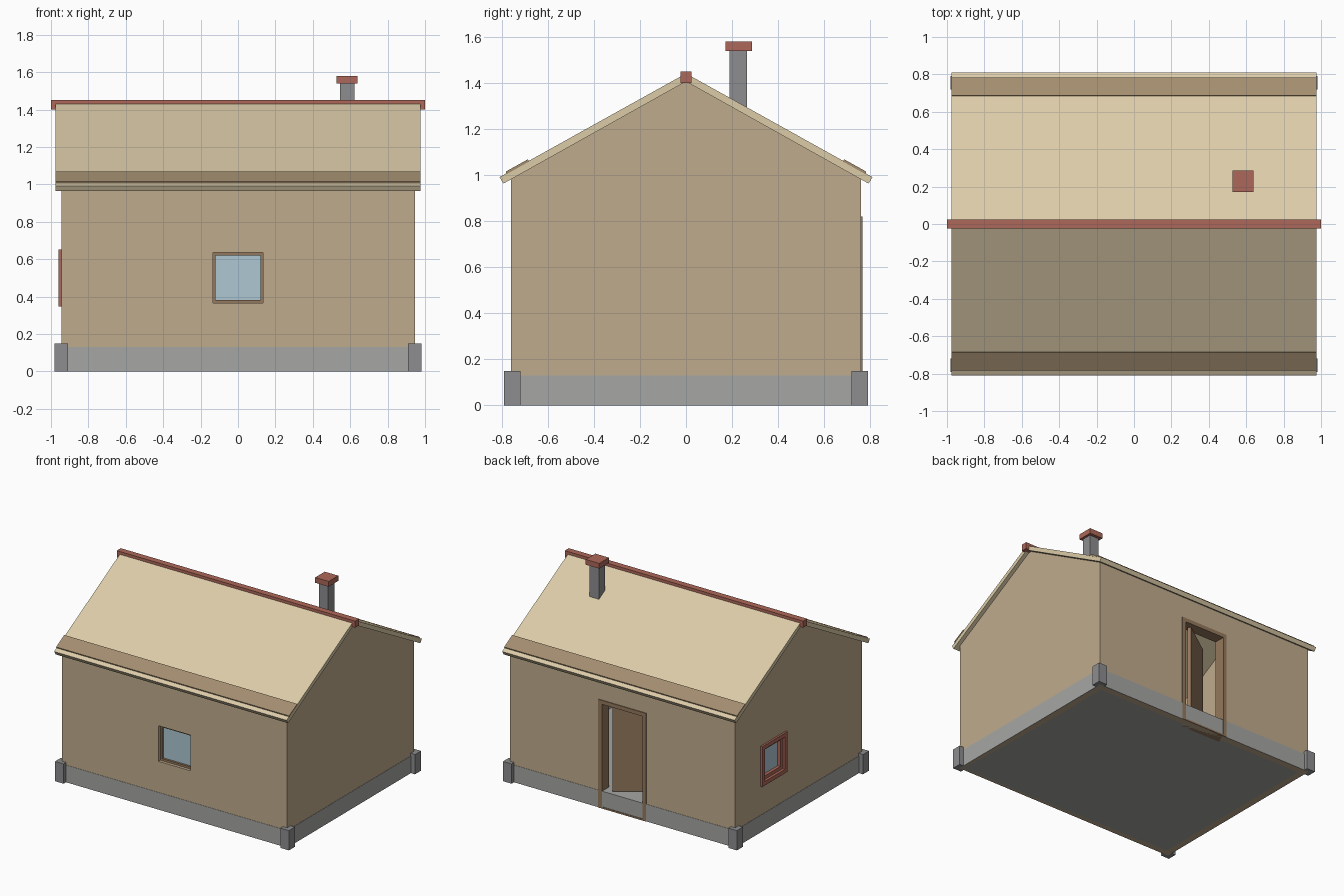
import bpy, bmesh, math
from mathutils import Matrix, Vector

if "Cube" in bpy.data.objects:
    bpy.data.objects.remove(bpy.data.objects["Cube"])


def mat(name, r, g, b):
    m = bpy.data.materials.new(name)
    m.diffuse_color = (r, g, b, 1)
    m.use_nodes = True
    m.node_tree.nodes["Principled BSDF"].inputs["Base Color"].default_value = m.diffuse_color
    return m


WALL = mat("plaster", .53, .41, .27)
ROOF = mat("roof_cream", .71, .60, .39)
BAND = mat("roof_band", .37, .27, .16)
RED = mat("brick_red", .42, .14, .10)
WOOD = mat("wood", .30, .19, .11)
GLASS = mat("glass", .42, .57, .64)
STONE = mat("stone", .27, .27, .28)
BASE = mat("foundation_grey", .38, .39, .37)


def finish(name, bm, m):
    bmesh.ops.recalc_face_normals(bm, faces=bm.faces)
    me = bpy.data.meshes.new(name)
    bm.to_mesh(me)
    bm.free()
    ob = bpy.data.objects.new(name, me)
    bpy.context.collection.objects.link(ob)
    if m:
        me.materials.append(m)
    return ob


def boxes(name, m, *spans, turn=0):
    """One object made of boxes (x0, x1, y0, y1, z0, z1)."""
    bm = bmesh.new()
    for x0, x1, y0, y1, z0, z1 in spans:
        mt = (Matrix.Rotation(turn, 4, 'Z')
              @ Matrix.Translation(((x0 + x1) / 2, (y0 + y1) / 2, (z0 + z1) / 2))
              @ Matrix.Diagonal((x1 - x0, y1 - y0, z1 - z0, 1)))
        bmesh.ops.create_cube(bm, size=1, matrix=mt)
    return finish(name, bm, m)


def prism(name, m, pts, x0, x1):
    """Extrude a (y, z) profile along x."""
    bm = bmesh.new()
    f = bm.faces.new([bm.verts.new((x0, y, z)) for y, z in pts])
    r = bmesh.ops.extrude_face_region(bm, geom=[f])
    bmesh.ops.translate(bm, vec=(x1 - x0, 0, 0),
                        verts=[v for v in r["geom"] if isinstance(v, bmesh.types.BMVert)])
    return finish(name, bm, m)


def frame(name, m, cx, cz, w, h, t, y0, y1, turn=0, sill=None):
    """Rectangular frame of outer size w by h and bar width t."""
    s = t if sill is None else sill
    l, r, b, u = cx - w / 2, cx + w / 2, cz - h / 2, cz + h / 2
    return boxes(name, m, (l, l + t, y0, y1, b, u), (r - t, r, y0, y1, b, u),
                 (l + t, r - t, y0, y1, u - t, u), (l + t, r - t, y0, y1, b, b + s), turn=turn)


def cut(ob, cutter):
    mod = ob.modifiers.new("cut", 'BOOLEAN')
    mod.operation = 'DIFFERENCE'
    mod.solver = 'EXACT'
    mod.object = cutter
    bpy.context.view_layer.objects.active = ob
    bpy.ops.object.modifier_apply(modifier=mod.name)
    bpy.data.objects.remove(cutter)


# Hollow walls with openings
X, Y, H, T = .945, .76, .99, .05
walls = boxes("walls", WALL, (-X, X, -Y, Y, 0, H))
for c in ((-X + T, X - T, -Y + T, Y - T, -1, 2),       # room
          (-.135, .135, -1, -.6, .365, .635),          # front window
          (-1.1, -.8, .17, .44, .365, .635),           # left window
          (-.19, .19, .6, 1, .02, .81)):               # back door
    cut(walls, boxes("cutter", None, c))

# Gables, foundation and corner stones
for side, a in (("left", -X), ("right", X - T)):
    prism(f"gable_{side}", WALL, [(-Y, H), (Y, H), (0, 1.41)], a, a + T)
boxes("foundation", BASE, (-X - .002, X + .002, -Y - .002, Y + .002, 0, .13))
stones = []
for sx in (-1, 1):
    for sy in (-1, 1):
        cx, cy = sx * .945, sy * .755
        stones.append((cx - .036, cx + .036, cy - .036, cy + .036, 0, .15))
boxes("corner_stones", STONE, *stones)

# Roof slabs with a contrasting band along each eave
slope = .556
top = lambda y: 1.442 - slope * y
for side, s in (("front", -1), ("back", 1)):
    slab = [(0, top(0)), (.81, top(.81)), (.793, top(.81) - .028), (0, top(0) - .035)]
    band = [(.683, top(.683) - .004), (.686, top(.686) + .009),
            (.783, top(.783) + .009), (.780, top(.780) - .004)]
    prism(f"roof_{side}", ROOF, [(s * y, z) for y, z in slab], -.975, .975)
    prism(f"roof_band_{side}", BAND, [(s * y, z) for y, z in band], -.977, .977)
boxes("ridge_cap", RED, (-1, 1, -.024, .024, 1.40, 1.45))

# Chimney
boxes("chimney", STONE, (.545, .622, .19, .265, 1.27, 1.545))
boxes("chimney_cap", RED, (.527, .64, .172, .287, 1.54, 1.58))

# Front window
frame("front_window_frame", WOOD, 0, .5, .27, .27, .016, -.738, -.705)
boxes("front_window_glass", GLASS, (-.125, .125, -.722, -.714, .375, .625))

# Left window, built facing front and turned to the left wall
q = -math.pi / 2
frame("left_window_trim", RED, -.305, .5, .305, .305, .03, -.96, -.94, q)
frame("left_window_frame", RED, -.305, .5, .27, .27, .035, -.935, -.89, q)
boxes("left_window_glass", GLASS, (-.43, -.18, -.912, -.904, .375, .625), turn=q)

# Back doorway with a door standing ajar
frame("door_frame", WOOD, 0, .41, .40, .82, .03, .68, .766, sill=.012)
door = boxes("door", WOOD, (-.32, 0, -.025, 0, .135, .785))
door.matrix_world = Matrix.Translation((.10, .737, 0)) @ Matrix.Rotation(math.radians(35), 4, 'Z')
